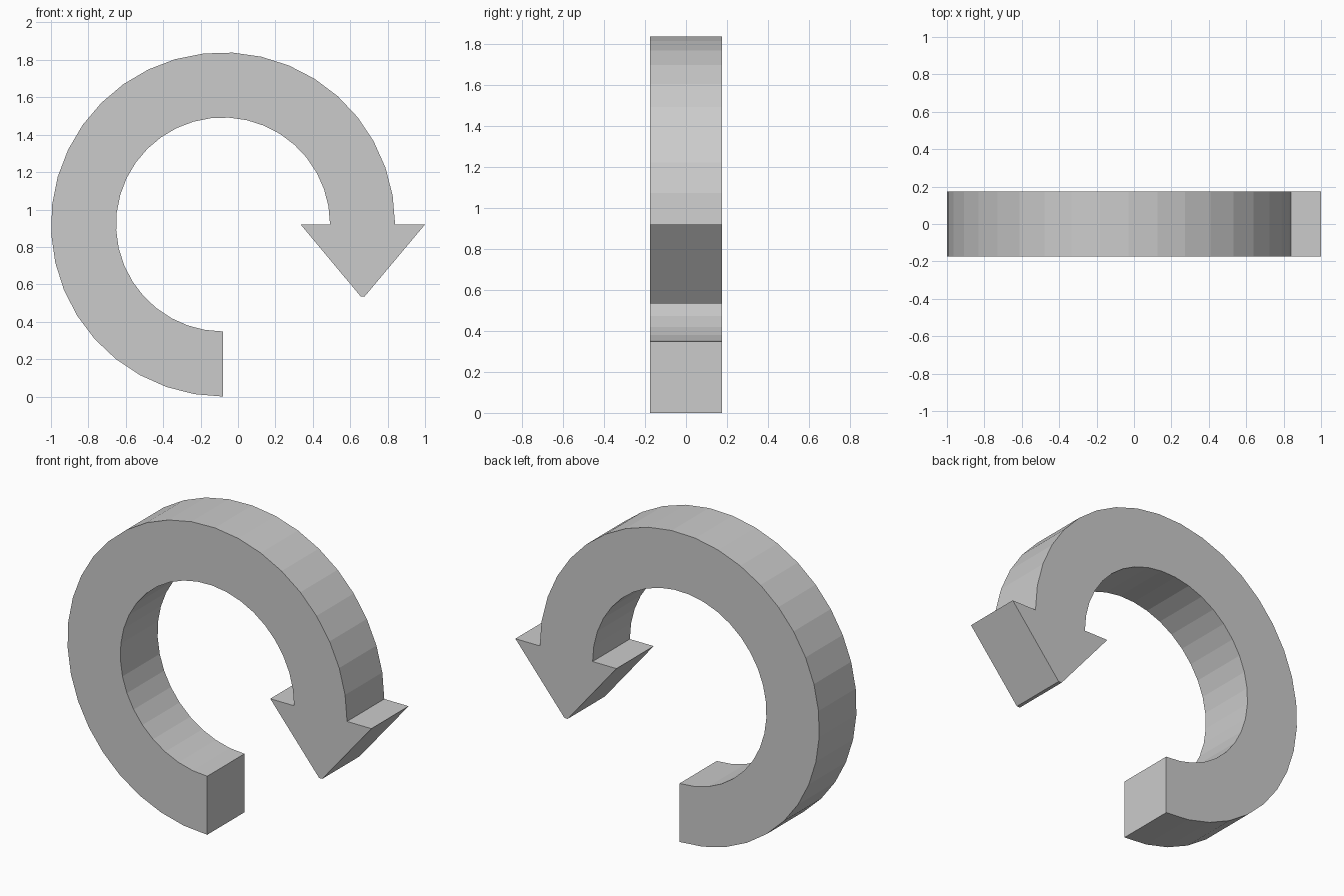
import bpy, bmesh
from math import cos, sin, radians

if "Cube" in bpy.data.objects:
    bpy.data.objects.remove(bpy.data.objects["Cube"])

CX, CZ = -0.08, 0.922        # ring centre
R_OUT, R_IN = 0.92, 0.572    # ring radii
HALF = 0.175                 # half thickness in y
STEPS = 28                   # facets over the 270 degree sweep


def arc(radius):
    angles = [radians(270 * i / STEPS) for i in range(STEPS + 1)]
    return [(CX + radius * cos(a), CZ + radius * sin(a)) for a in angles]


# Outline: outer arc, back along the inner arc, then round the arrowhead
head = [(0.335, CZ), (0.656, 0.537), (0.677, 0.537), (1.0, CZ)]
outline = arc(R_OUT) + arc(R_IN)[::-1] + head
lowest = min(z for x, z in outline)

# Curved arrow: extrude the outline through the thickness
bm = bmesh.new()
face = bm.faces.new([bm.verts.new((x, -HALF, z - lowest)) for x, z in outline])
ext = bmesh.ops.extrude_face_region(bm, geom=[face], use_keep_orig=True)
new_verts = [g for g in ext["geom"] if isinstance(g, bmesh.types.BMVert)]
bmesh.ops.translate(bm, verts=new_verts, vec=(0, 2 * HALF, 0))
bmesh.ops.recalc_face_normals(bm, faces=bm.faces)

mesh = bpy.data.meshes.new("curved_arrow")
bm.to_mesh(mesh)
bm.free()
bpy.context.collection.objects.link(bpy.data.objects.new("curved_arrow", mesh))
